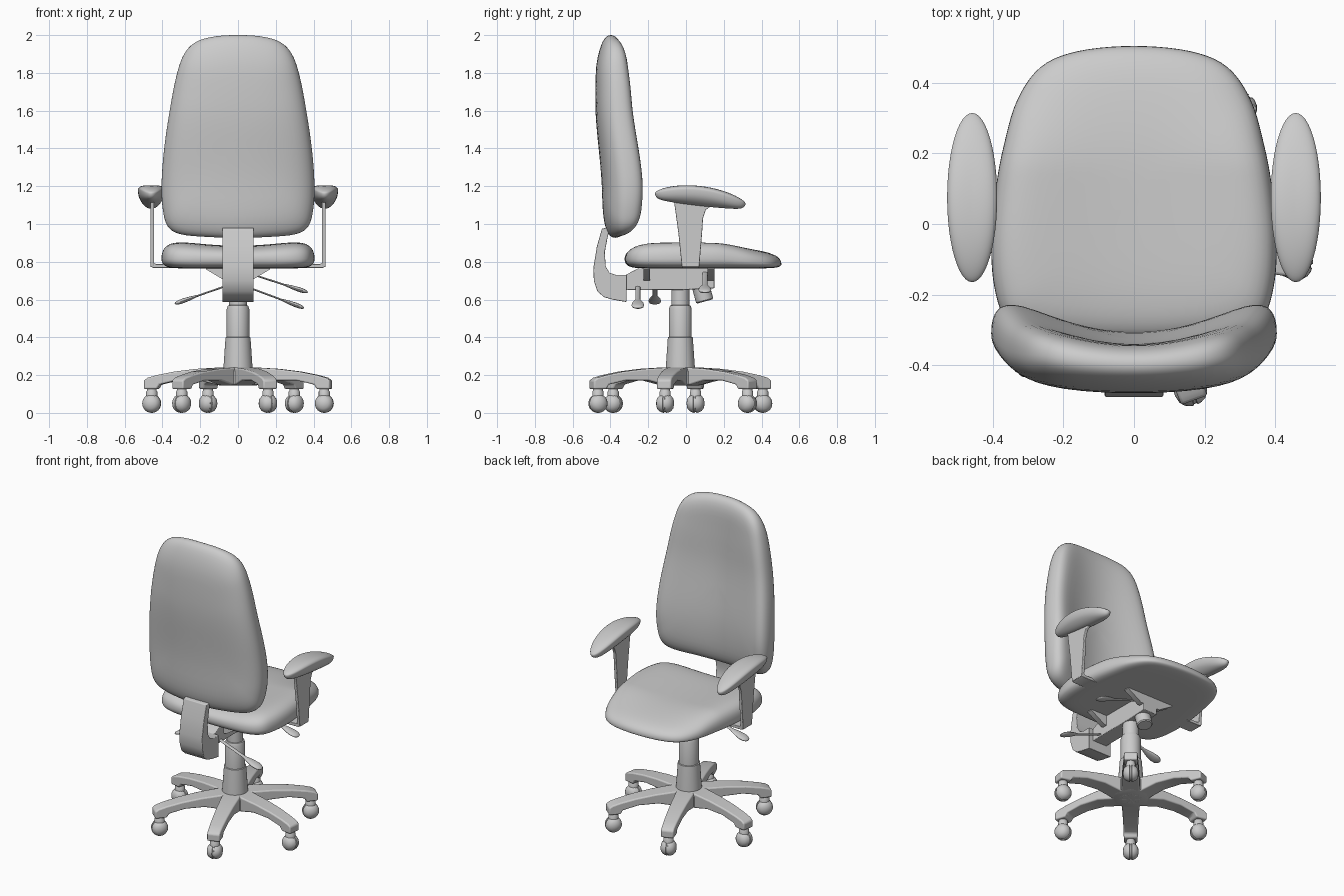
import bpy, bmesh, math
from mathutils import Vector, Matrix

if "Cube" in bpy.data.objects:
    bpy.data.objects.remove(bpy.data.objects["Cube"])


def make(name, verts, faces, bevel=0.0, mirror=False, segs=3):
    me = bpy.data.meshes.new(name)
    me.from_pydata([tuple(v) for v in verts], [], faces)
    bm = bmesh.new()
    bm.from_mesh(me)
    bmesh.ops.recalc_face_normals(bm, faces=bm.faces)
    bm.to_mesh(me)
    bm.free()
    ob = bpy.data.objects.new(name, me)
    bpy.context.collection.objects.link(ob)
    if bevel:
        b = ob.modifiers.new("bevel", 'BEVEL')
        b.width, b.segments, b.limit_method, b.angle_limit = bevel, segs, 'ANGLE', math.radians(40)
    if mirror:
        ob.modifiers.new("mirror", 'MIRROR')
    return ob


def closed_spline(pts, n=5):
    out, m = [], len(pts)
    for i in range(m):
        a, b, c, d = (Vector(pts[(i + k) % m]) for k in (-1, 0, 1, 2))
        for j in range(n):
            t = j / n
            out.append(0.5 * (2 * b + (c - a) * t + (2 * a - 5 * b + 4 * c - d) * t * t
                              + (3 * b - a - 3 * c + d) * t ** 3))
    return out


def symmetric(half):
    return half + [(-x, v) for x, v in reversed(half[1:-1])]


def pillow(name, outline, centre, shape, mirror=False):
    """Rings of a shrinking outline on two sides; shape(u, v, s, side) gives the 3D point."""
    levels = [1, .997, .988, .975, .955, .93, .89, .84, .78, .7, .6, .48, .36, .24, .12]
    n, c, verts, faces = len(outline), Vector(centre), [], []
    rings = [(s, 1) for s in reversed(levels)] + [(s, -1) for s in levels[1:]]
    for s, side in rings:
        verts += [shape(*(c + (p - c) * s), s, side) for p in outline]
    for r in range(len(rings) - 1):
        for i in range(n):
            j = (i + 1) % n
            faces.append((r * n + i, r * n + j, (r + 1) * n + j, (r + 1) * n + i))
    last = (len(rings) - 1) * n
    verts += [shape(*c, 0, 1), shape(*c, 0, -1)]
    for i in range(n):
        j = (i + 1) % n
        faces += [(i, j, len(verts) - 2), (last + i, last + j, len(verts) - 1)]
    return make(name, verts, faces, mirror=mirror)


def prism(name, pts, axis, lo, hi, bevel=0.0, mirror=False):
    n = len(pts)
    put = (lambda h, p: (h, p[0], p[1])) if axis == 'X' else (lambda h, p: (p[0], h, p[1]))
    verts = [put(h, p) for h in (lo, hi) for p in pts]
    faces = [tuple(range(n)), tuple(range(n, 2 * n))]
    faces += [(i, (i + 1) % n, n + (i + 1) % n, n + i) for i in range(n)]
    return make(name, verts, faces, bevel, mirror)


def lathe(name, profile, mat, n=28):
    verts, faces = [], []
    for r, h in profile:
        for i in range(n):
            a = 2 * math.pi * i / n
            verts.append(mat @ Vector((r * math.cos(a), r * math.sin(a), h)))
    for k in range(len(profile) - 1):
        for i in range(n):
            j = (i + 1) % n
            faces.append((k * n + i, k * n + j, (k + 1) * n + j, (k + 1) * n + i))
    faces += [tuple(range(n)), tuple(range(len(verts) - n, len(verts)))]
    return make(name, verts, faces)


def smoothstep(t):
    t = min(1, max(0, t))
    return t * t * (3 - 2 * t)


def puff(s, p, q):
    return max(0, 1 - s ** p) ** (1 / q)


# Backrest: tall cushion, wrapped forward at the sides, lumbar bulge low down
def back_shape(x, z, s, side):
    mid = -.375 - .035 * smoothstep((z - 1.15) / .5) + .012 * smoothstep((z - 1.8) / .2)
    t = puff(s, 6, 2.2)
    return (x, mid + side * .07 * t + x * x * (.4 + t * (.45 if side > 0 else -.12)), z)


back = symmetric([(0, 2.0), (.12, 1.993), (.22, 1.965), (.285, 1.9), (.327, 1.78), (.365, 1.58),
                  (.393, 1.38), (.405, 1.2), (.397, 1.07), (.37, .985), (.3, .945), (.15, .931), (0, .927)])
pillow("backrest", closed_spline(back), (0, 1.45), back_shape)


# Seat: flat underneath, dished on top, dropping at the front edge
def seat_shape(x, y, s, side):
    edge = .815 - .028 * smoothstep((y - .15) / .35)
    if side < 0:
        return (x, y, edge - (edge - .765) * puff(s, 14, 2.2))
    rise = .07 + .03 * (x / .33) ** 2 * smoothstep((.45 - y) / .3)
    return (x, y, edge + rise * puff(s, 6, 2.3))


seat = symmetric([(0, .505), (.16, .49), (.265, .445), (.332, .35), (.37, .22), (.392, .1), (.405, -.05),
                  (.396, -.18), (.362, -.27), (.28, -.312), (.14, -.323), (0, -.325)])
pillow("seat", closed_spline(seat), (0, .08), seat_shape)


# Armrests: arched pad, flared post, foot under the seat
def pad_shape(x, y, s, side):
    z = 1.183 - .75 * y * y
    under = .028 * puff(s, 14, 2) + .055 * puff(s, 2, 1.1)
    return (x, y, z + (.022 * puff(s, 4, 2) if side > 0 else -under))


oval = [Vector((.459 + .071 * math.cos(a * math.pi / 24), .075 + .24 * math.sin(a * math.pi / 24)))
        for a in range(48)]
pillow("arm_pad", oval, (.459, .075), pad_shape, mirror=True)
prism("arm_post", [(-.065, 1.13), (-.055, 1.06), (-.04, .95), (-.022, .772), (.07, .772), (.085, .95),
                   (.09, 1.03), (.105, 1.075), (.14, 1.1), (.14, 1.13)], 'X', .444, .464, .004, True)
prism("arm_foot", [(.33, .768), (.45, .768), (.464, .778), (.464, .795), (.444, .795), (.435, .787),
                   (.33, .787)], 'Y', -.022, .07, .003, True)

# Back support: curved upright bar
prism("back_support", [(-.40, .985), (-.445, .975), (-.472, .88), (-.49, .77), (-.488, .7), (-.47, .645),
                       (-.435, .613), (-.39, .6), (-.315, .587), (-.315, .73), (-.37, .73), (-.405, .742),
                       (-.425, .775), (-.43, .85), (-.415, .93)], 'X', -.083, .083, .004)

# Tilt mechanism under the seat
prism("tilt_housing", [(-.33, .65), (-.33, .725), (-.25, .767), (.15, .767), (.15, .66), (0, .652)],
      'X', -.052, .052, .004)
for i, y in enumerate((-.225, .115)):
    prism(f"seat_bracket_{i}", [(-.17, .767), (-.17, .76), (-.07, .7), (.07, .7), (.17, .76), (.17, .767)],
          'Y', y, y + .035)


def aim(p0, p1):
    d = Vector(p1) - Vector(p0)
    return Matrix.Translation(p0) @ d.to_track_quat('Z', 'Y').to_matrix().to_4x4(), d.length


m, length = aim((0, .07, .7), (0, .1, .59))
lathe("tension_knob", [(.047, 0), (.047, length - .006), (.041, length)], m)

# Control levers with flat paddles
levers = [((.04, -.255, .67), (.35, -.255, .555)), ((-.04, -.165, .68), (-.335, -.165, .578)),
          ((.04, .1, .745), (.37, .1, .638))]
for i, (p0, p1) in enumerate(levers):
    m, l = aim(p0, p1)
    prof = [(.013, 0), (.013, l - .13), (.02, l - .11), (.029, l - .08), (.034, l - .045),
            (.03, l - .02), (.018, l - .005), (.002, l)]
    lathe(f"lever_{i}", prof, m @ Matrix.Diagonal((1, .36, 1, 1)), 20)

# Gas column and hub
centre = Matrix.Translation((0, -.03, 0))
lathe("column", [(.078, .2), (.077, .24), (.066, .4), (.06, .402), (.06, .55), (.054, .568),
                 (.048, .57), (.048, .67)], centre, 36)
lathe("base_hub", [(.1, .146), (.115, .152), (.115, .222), (.1, .235), (.07, .24)], centre, 36)

# Six-legged base with casters
leg = [(0, .24), (.1, .24), (.22, .233), (.34, .218), (.43, .2), (.48, .186), (.5, .172), (.5, .126),
       (.43, .126), (.415, .15), (.32, .172), (.2, .172), (.1, .147), (0, .145)]
wheel = [(.008, -.047), (.028, -.042), (.041, -.031), (.048, -.017), (.05, -.006), (.046, -.004),
         (.046, .004), (.05, .006), (.048, .017), (.041, .031), (.028, .042), (.008, .047)]
for k in range(6):
    turn = centre @ Matrix.Rotation(math.radians(-10 + 60 * k), 4, 'Z')
    ob = prism(f"base_leg_{k}", leg, 'Y', -1, 1, .008)
    for v in ob.data.vertices:
        v.co.y *= .058 - .038 * v.co.x
    ob.data.transform(turn)
    at = turn @ Matrix.Translation((.464, 0, 0))
    lathe(f"caster_stem_{k}", [(.03, .07), (.03, .112), (.026, .118), (.026, .14)], at, 16)
    spin = Matrix.Translation(at.translation + Vector((0, 0, .05)))
    spin = spin @ Matrix.Rotation(math.radians(-10 + 60 * k), 4, 'Z') @ Matrix.Rotation(math.pi / 2, 4, 'X')
    lathe(f"caster_wheels_{k}", wheel, spin, 24)

# Smooth shading with crisp edges
bpy.ops.object.select_all(action='SELECT')
bpy.context.view_layer.objects.active = bpy.data.objects["seat"]
bpy.ops.object.shade_smooth_by_angle(angle=math.radians(38))
